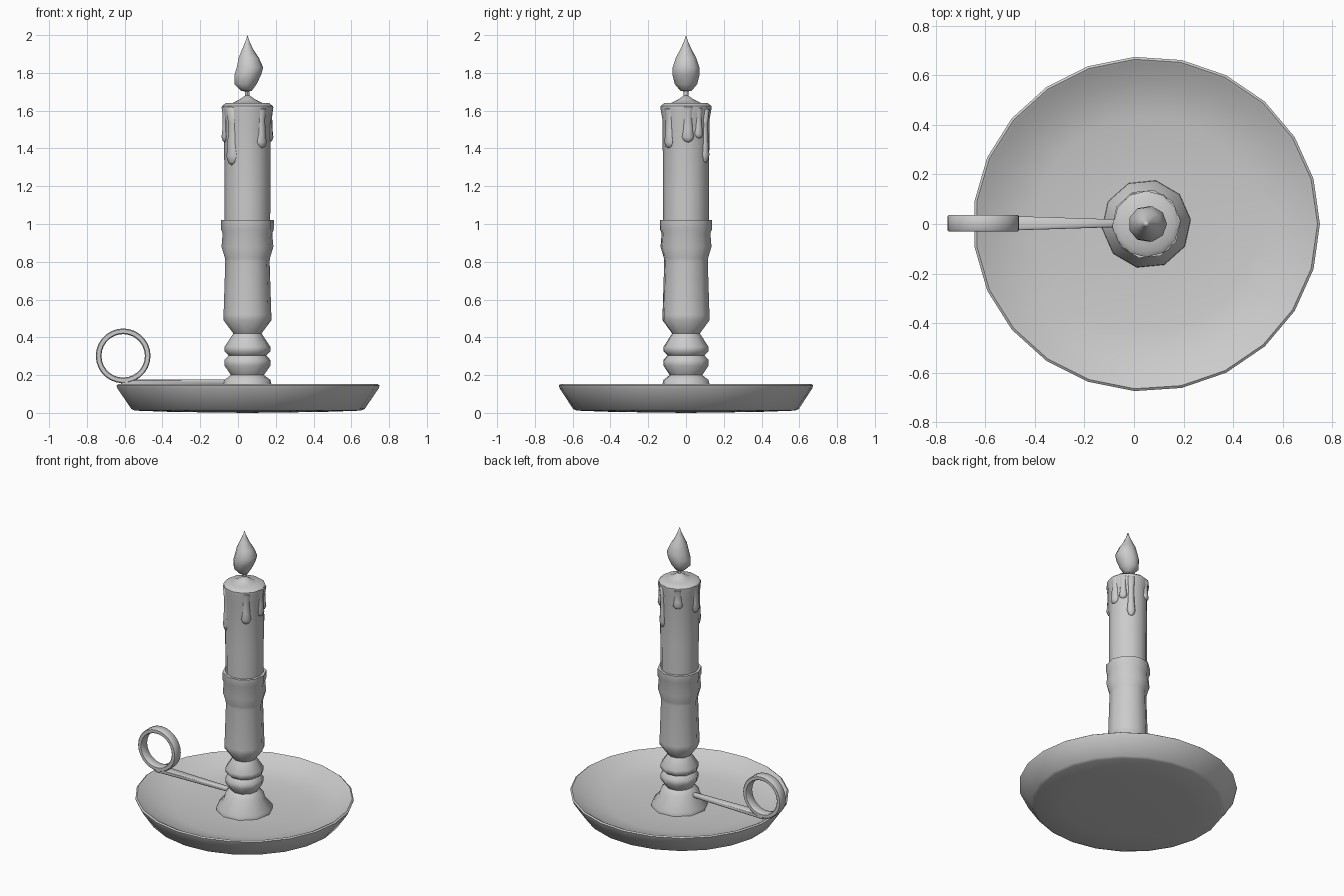
import bpy, bmesh
from math import sin, cos, pi, radians
from mathutils import Matrix, Vector

cube = bpy.data.objects.get("Cube")
if cube:
    bpy.data.objects.remove(cube)

AXIS_X = 0.05  # the dish and candle stand off centre to leave room for the handle

grey = bpy.data.materials.new("plain_grey")
grey.use_nodes = True
tone = (0.6, 0.6, 0.6, 1)
grey.diffuse_color = tone
grey.node_tree.nodes["Principled BSDF"].inputs["Base Color"].default_value = tone


def finish(name, bm, sharp=45):
    """Turn a bmesh into a smooth shaded, coloured object."""
    bmesh.ops.remove_doubles(bm, verts=bm.verts, dist=0.0005)
    bmesh.ops.recalc_face_normals(bm, faces=bm.faces)
    mesh = bpy.data.meshes.new(name)
    bm.to_mesh(mesh)
    bm.free()
    mesh.materials.append(grey)
    obj = bpy.data.objects.new(name, mesh)
    bpy.context.collection.objects.link(obj)
    bpy.ops.object.select_all(action='DESELECT')
    obj.select_set(True)
    bpy.context.view_layer.objects.active = obj
    bpy.ops.object.shade_smooth_by_angle(angle=radians(sharp))
    return obj


def lathe(profile, sides, closed=False, turn=0.0):
    """Revolve (radius, height) points about z."""
    bm = bmesh.new()
    rings = []
    for r, z in profile:
        angles = [turn + 2 * pi * i / sides for i in range(sides)]
        rings.append([bm.verts.new((r * cos(a), r * sin(a), z)) for a in angles])
    pairs = list(zip(rings, rings[1:]))
    if closed:
        pairs.append((rings[-1], rings[0]))
    for low, high in pairs:
        for i in range(sides):
            j = (i + 1) % sides
            bm.faces.new((low[i], low[j], high[j], high[i]))
    return bm


def place(bm, matrix):
    bmesh.ops.transform(bm, matrix=matrix, verts=bm.verts)
    return bm


centre = Matrix.Translation((AXIS_X, 0, 0))

# Shallow dish with a sloping wall
dish = lathe([(0, 0), (0.4, 0.005), (0.6, 0.012), (0.62, 0.02), (0.695, 0.13),
              (0.7, 0.145), (0.69, 0.152), (0.675, 0.145), (0.6, 0.1),
              (0.45, 0.07), (0.2, 0.06), (0, 0.06)], 23)
finish("dish", place(dish, centre @ Matrix.Diagonal((1, 0.965, 1, 1))), 60)

# Turned holder with a flared foot, a beaded neck and a cup
holder = lathe([(0.18, 0.055), (0.178, 0.085), (0.13, 0.14), (0.122, 0.175),
                (0.088, 0.2), (0.122, 0.25), (0.122, 0.28), (0.1, 0.305),
                (0.122, 0.325), (0.122, 0.35), (0.075, 0.42), (0.127, 0.49),
                (0.127, 0.52), (0.118, 0.8), (0.12, 0.82), (0.138, 0.88),
                (0.132, 0.95), (0.14, 0.97), (0.14, 1.02), (0.12, 1.02),
                (0.115, 0.98)], 10, turn=0.1)
finish("holder", place(holder, centre), 50)

# Candle with a softened rim and a raised centre around the wick
candle = lathe([(0.12, 0.97), (0.122, 1.2), (0.124, 1.55), (0.134, 1.605),
                (0.134, 1.625), (0.115, 1.64), (0.08, 1.64), (0.04, 1.66),
                (0.012, 1.68), (0, 1.68)], 12)
finish("candle", place(candle, centre), 50)

# Wick
finish("wick", place(lathe([(0.012, 1.66), (0.012, 1.72)], 8), centre))

# Flame, swaying slightly to the side
flame = lathe([(0, 1.7), (0.03, 1.705), (0.06, 1.74), (0.073, 1.79), (0.072, 1.83),
               (0.055, 1.88), (0.03, 1.925), (0.012, 1.965), (0, 2)], 9)
for v in flame.verts:
    v.co.x += 0.012 * sin((v.co.z - 1.79) * 2 * pi / 0.21) * (v.co.z < 1.895)
finish("flame", place(flame, centre), 60)

# Wax runs: half sunk drops, each given as direction, top, length and width
runs = [(185, 1.63, 0.2, 0.04), (225, 1.63, 0.32, 0.04), (5, 1.63, 0.2, 0.035),
        (35, 1.62, 0.17, 0.03), (60, 1.62, 0.3, 0.03), (120, 1.62, 0.14, 0.035),
        (310, 1.62, 0.22, 0.035)]
for n, (direction, top, length, width) in enumerate(runs):
    drop = lathe([(0, -1), (0.6, -0.95), (0.9, -0.85), (0.7, -0.65),
                  (0.6, -0.3), (0.9, -0.05), (0, 0)], 8)
    a = radians(direction)
    spot = Vector((AXIS_X + 0.118 * cos(a), 0.118 * sin(a), top))
    place(drop, Matrix.Translation(spot) @ Matrix.Rotation(a, 4, 'Z')
          @ Matrix.Diagonal((0.022, width, length, 1)))
    finish(f"wax_run_{n + 1}", drop, 60)

# Finger ring: a flat band standing upright
band = lathe([(0.115, -0.028), (0.12, -0.033), (0.14, -0.033), (0.145, -0.028),
              (0.145, 0.028), (0.14, 0.033), (0.12, 0.033), (0.115, 0.028)],
             28, closed=True)
finish("finger_ring", place(band, Matrix.Translation((-0.608, 0.003, 0.302))
                            @ Matrix.Rotation(pi / 2, 4, 'X')))

# Handle arm, tapering from the ring to the holder
arm = bmesh.new()
bmesh.ops.create_cube(arm, size=1)
for v in arm.verts:
    inner = v.co.x > 0
    v.co.x = -0.05 if inner else -0.62
    v.co.y = 0.003 + v.co.y * (0.03 if inner else 0.066)
    v.co.z = 0.162 + v.co.z * 0.028
bmesh.ops.bevel(arm, geom=arm.edges[:], offset=0.005, segments=1, affect='EDGES')
finish("handle_arm", arm)
